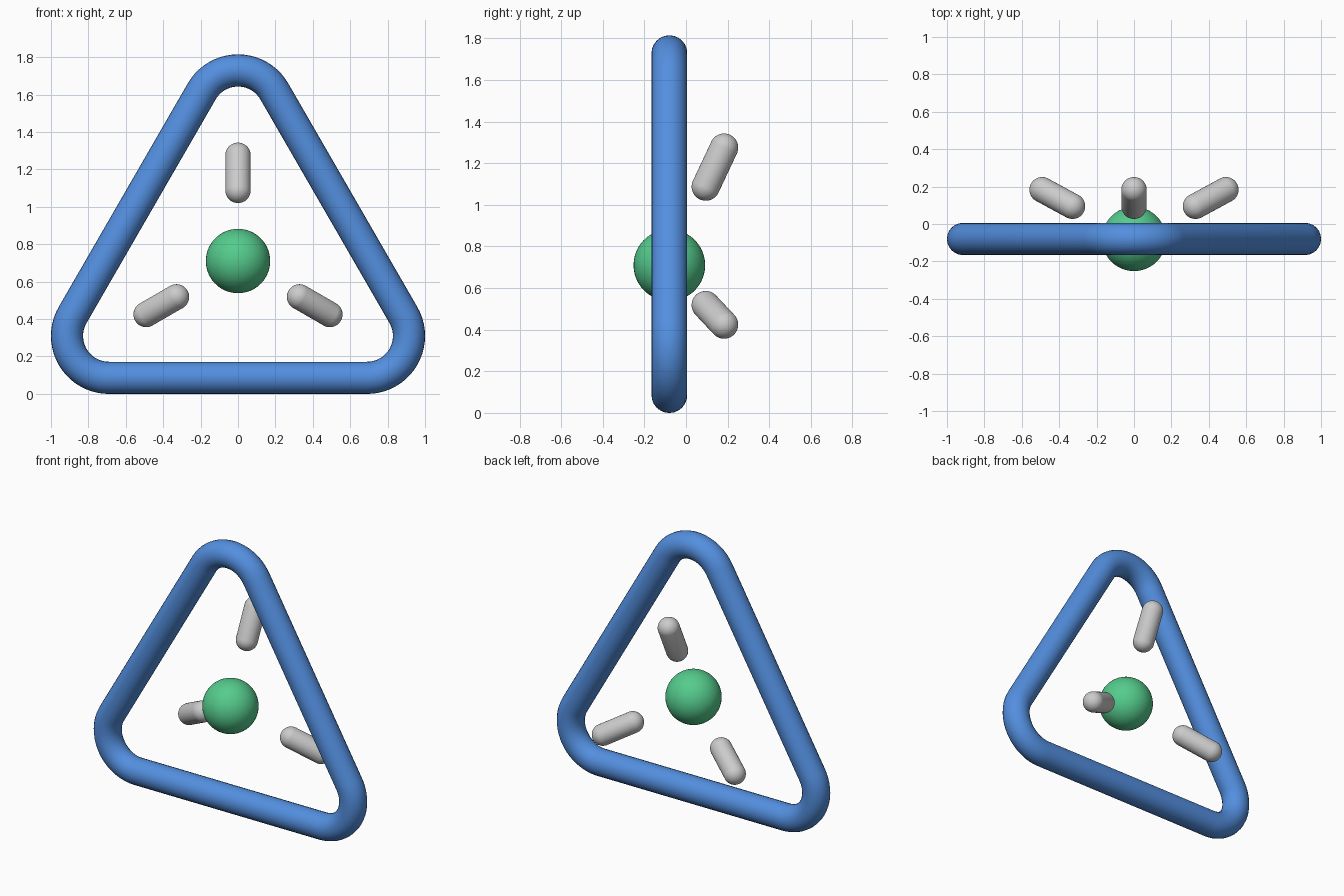
import bpy, bmesh, math
from mathutils import Vector, Matrix

if "Cube" in bpy.data.objects:
    bpy.data.objects.remove(bpy.data.objects["Cube"])

CZ = 0.708      # height of the triangle centre
Y0 = -0.08      # plane of the frame


def material(name, rgb):
    m = bpy.data.materials.new(name)
    m.diffuse_color = (*rgb, 1)
    m.use_nodes = True
    m.node_tree.nodes["Principled BSDF"].inputs["Base Color"].default_value = m.diffuse_color
    return m


BLUE = material("blue", (0.087, 0.275, 0.74))
GREEN = material("green", (0.09, 0.60, 0.265))
GREY = material("light grey", (0.60, 0.60, 0.60))


def capsule(name, a, b, r, mat):
    """Round-ended rod from a to b (a sphere when a == b)."""
    a, b = Vector(a), Vector(b)
    bm = bmesh.new()
    bmesh.ops.create_uvsphere(bm, u_segments=48, v_segments=31, radius=r)
    for v in bm.verts:
        if v.co.z > 0:
            v.co.z += (b - a).length
    for f in bm.faces:
        f.smooth = True
    rot = (b - a).to_track_quat('Z', 'Y').to_matrix().to_4x4() if a != b else Matrix()
    bm.transform(Matrix.Translation(a) @ rot)
    me = bpy.data.meshes.new(name)
    bm.to_mesh(me)
    bm.free()
    me.materials.append(mat)
    ob = bpy.data.objects.new(name, me)
    bpy.context.collection.objects.link(ob)
    return ob


# Rounded triangular tube frame: three 120 degree corner arcs joined by straights
TUBE, BEND, CORNER, N = 0.086, 0.224, 0.797, 20
pts = []
for k in range(3):
    mid = math.radians(90 + 120 * k)
    cx, cy = CORNER * math.cos(mid), CORNER * math.sin(mid)
    for i in range(N + 1):
        t = mid + math.radians(-60 + 120 * i / N)
        pts.append((cx + BEND * math.cos(t), cy + BEND * math.sin(t)))
cu = bpy.data.curves.new("triangle_frame", 'CURVE')
cu.dimensions = '3D'
cu.twist_mode = 'Z_UP'
cu.bevel_depth = TUBE
cu.bevel_resolution = 10
sp = cu.splines.new('POLY')
sp.points.add(len(pts) - 1)
for p, (x, y) in zip(sp.points, pts):
    p.co = (x, y, 0, 1)
sp.use_cyclic_u = True
sp.use_smooth = True
cu.materials.append(BLUE)
frame = bpy.data.objects.new("triangle_frame", cu)
bpy.context.collection.objects.link(frame)
frame.location = (0, Y0, CZ)
frame.rotation_euler = (math.pi / 2, 0, 0)
bpy.context.view_layer.objects.active = frame
frame.select_set(True)
bpy.ops.object.convert(target='MESH')
bpy.ops.object.shade_smooth()

# Centre ball
capsule("centre_ball", (0, Y0, CZ + 0.002), (0, Y0, CZ + 0.002), 0.172, GREEN)

# Three pegs behind the ball, leaning outwards and back
for k in range(3):
    t = math.radians(90 + 120 * k)
    ends = [(r * math.cos(t), y, CZ + r * math.sin(t)) for r, y in ((0.38, 0.095), (0.567, 0.183))]
    capsule(f"peg_{k + 1}", *ends, 0.068, GREY)
